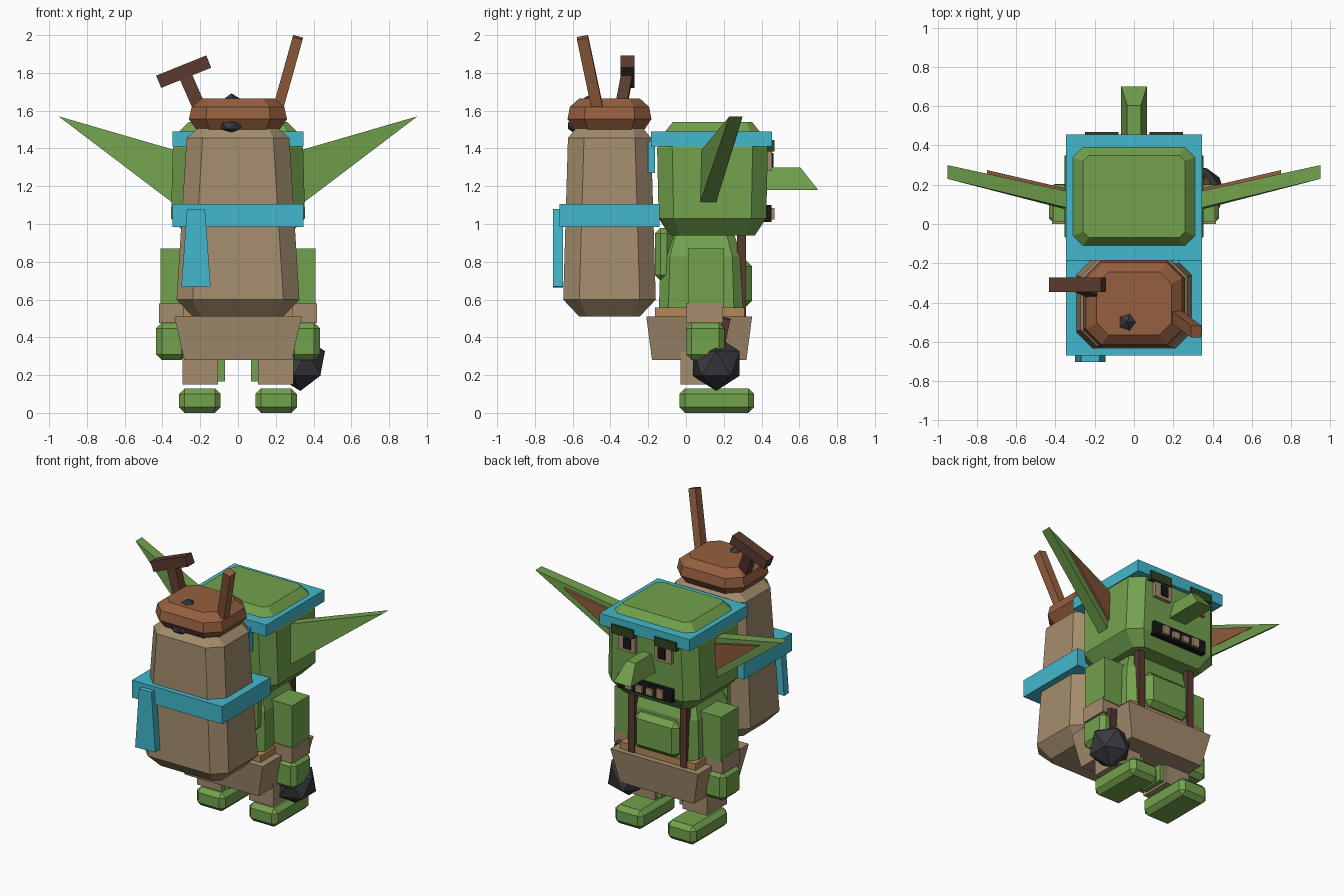
import bpy, bmesh
from mathutils import Vector, Matrix

if "Cube" in bpy.data.objects:
    bpy.data.objects.remove(bpy.data.objects["Cube"])


def mat(name, r, g, b):
    m = bpy.data.materials.new(name)
    m.diffuse_color = (r, g, b, 1)
    m.use_nodes = True
    m.node_tree.nodes["Principled BSDF"].inputs["Base Color"].default_value = m.diffuse_color
    return m


GREEN = mat("green skin", 0.17, 0.36, 0.075)
DARK_GREEN = mat("dark green", 0.028, 0.06, 0.016)
CYAN = mat("cyan cloth", 0.055, 0.48, 0.61)
TAN = mat("tan cloth", 0.37, 0.265, 0.155)
BROWN = mat("brown leather", 0.30, 0.115, 0.05)
DARK_BROWN = mat("dark brown wood", 0.10, 0.042, 0.027)
STONE = mat("dark stone", 0.042, 0.042, 0.05)
BLACK = mat("black", 0.008, 0.008, 0.009)
BELT = mat("light belt", 0.45, 0.25, 0.10)


def finish(name, bm, m):
    bmesh.ops.recalc_face_normals(bm, faces=bm.faces)
    me = bpy.data.meshes.new(name)
    bm.to_mesh(me)
    bm.free()
    me.materials.append(m)
    ob = bpy.data.objects.new(name, me)
    bpy.context.collection.objects.link(ob)
    return ob


def loft(name, m, rings, cx=0.0, cy=0.0):
    """Stack of chamfered rectangles; ring = (z, half x, half y, chamfer)."""
    bm = bmesh.new()
    loops = []
    for z, hx, hy, c in rings:
        if c:
            pts = [(hx, -hy + c), (hx, hy - c), (hx - c, hy), (-hx + c, hy),
                   (-hx, hy - c), (-hx, -hy + c), (-hx + c, -hy), (hx - c, -hy)]
        else:
            pts = [(hx, -hy), (hx, hy), (-hx, hy), (-hx, -hy)]
        loops.append([bm.verts.new((cx + x, cy + y, z)) for x, y in pts])
    n = len(loops[0])
    for a, b in zip(loops, loops[1:]):
        for i in range(n):
            bm.faces.new((a[i], a[(i + 1) % n], b[(i + 1) % n], b[i]))
    bm.faces.new(loops[0])
    bm.faces.new(loops[-1])
    return finish(name, bm, m)


def box(name, m, x0, x1, y0, y1, z0, z1, bevel=0.0):
    bm = bmesh.new()
    bmesh.ops.create_cube(bm, size=1)
    for v in bm.verts:
        v.co = Vector(((x0 + x1) / 2 + v.co.x * (x1 - x0),
                       (y0 + y1) / 2 + v.co.y * (y1 - y0),
                       (z0 + z1) / 2 + v.co.z * (z1 - z0)))
    if bevel:
        bmesh.ops.bevel(bm, geom=bm.edges[:], offset=bevel, segments=1, affect='EDGES')
    return finish(name, bm, m)


def bar(name, m, p, q, w, d):
    """Square bar between two points."""
    p, q = Vector(p), Vector(q)
    axis = (q - p).normalized()
    side = Vector((0, 1, 0)).cross(axis).normalized()
    depth = axis.cross(side)
    bm = bmesh.new()
    rows = [[bm.verts.new(e + side * w / 2 * i + depth * d / 2 * j)
             for i, j in ((-1, -1), (1, -1), (1, 1), (-1, 1))] for e in (p, q)]
    for i in range(4):
        k = (i + 1) % 4
        bm.faces.new((rows[0][i], rows[0][k], rows[1][k], rows[1][i]))
    bm.faces.new(rows[0])
    bm.faces.new(rows[1])
    return finish(name, bm, m)


def prism(name, m, back, front):
    """Solid between two matching outlines."""
    bm = bmesh.new()
    a = [bm.verts.new(p) for p in back]
    b = [bm.verts.new(p) for p in front]
    n = len(a)
    for i in range(n):
        bm.faces.new((a[i], a[(i + 1) % n], b[(i + 1) % n], b[i]))
    bm.faces.new(a)
    bm.faces.new(b)
    return finish(name, bm, m)


def rock(name, m, c, r, scale=(1, 1, 1)):
    bm = bmesh.new()
    bmesh.ops.create_icosphere(bm, subdivisions=1, radius=r)
    bmesh.ops.transform(bm, matrix=Matrix.Translation(c) @ Matrix.Diagonal((*scale, 1)), verts=bm.verts)
    return finish(name, bm, m)


# Head and headband
loft("head", GREEN, [(0.94, 0.27, 0.225, 0.05), (1.03, 0.355, 0.285, 0.08), (1.40, 0.345, 0.293, 0.08),
                     (1.49, 0.31, 0.25, 0.05), (1.54, 0.26, 0.21, 0.03)], cy=0.14)
box("headband", CYAN, -0.347, 0.347, -0.185, 0.455, 1.41, 1.49)
box("headband_tail", CYAN, 0.10, 0.23, -0.20, -0.165, 1.27, 1.44)

# Face
prism("nose", GREEN,
      [(-0.065, 0.41, 1.18), (0.065, 0.41, 1.18), (0.035, 0.41, 1.30), (-0.035, 0.41, 1.30)],
      [(-0.065, 0.70, 1.18), (0.065, 0.70, 1.18), (0.035, 0.605, 1.30), (-0.035, 0.605, 1.30)])
box("mouth", BLACK, -0.21, 0.21, 0.41, 0.452, 1.01, 1.10)
for i, x in enumerate((-0.12, -0.04, 0.04, 0.12)):
    low = i in (0, 3)
    box("tooth", TAN, x - 0.025, x + 0.025, 0.44, 0.468, 1.025, 1.085 if low else 1.07)

for s in (-1, 1):
    def sbox(name, m, x0, x1, *rest):
        return box(name, m, min(s * x0, s * x1), max(s * x0, s * x1), *rest)
    sbox("eye", TAN, 0.075, 0.205, 0.41, 0.455, 1.28, 1.385)
    sbox("pupil", BLACK, 0.105, 0.16, 0.44, 0.463, 1.30, 1.375)
    sbox("brow", DARK_GREEN, 0.08, 0.25, 0.42, 0.468, 1.385, 1.445)
    # Ears with brown insides
    prism("ear", GREEN,
          [(s * 0.33, 0.07, 1.10), (s * 0.33, 0.08, 1.39), (s * 0.95, 0.23, 1.57)],
          [(s * 0.33, 0.155, 1.10), (s * 0.33, 0.165, 1.39), (s * 0.95, 0.30, 1.57)])
    prism("ear_inside", BROWN,
          [(s * 0.35, 0.15, 1.17), (s * 0.35, 0.15, 1.36), (s * 0.75, 0.24, 1.485)],
          [(s * 0.35, 0.175, 1.17), (s * 0.35, 0.182, 1.36), (s * 0.75, 0.275, 1.485)])
    # Arms
    sbox("arm", GREEN, 0.25, 0.41, 0.01, 0.20, 0.56, 0.87)
    sbox("sleeve_cuff", TAN, 0.24, 0.417, 0.0, 0.195, 0.475, 0.58)
    sbox("hand", GREEN, 0.27, 0.433, 0.0, 0.205, 0.28, 0.478, 0.03)
    # Legs and feet
    sbox("leg", GREEN, 0.07, 0.26, 0.0, 0.17, 0.165, 0.40)
    sbox("trouser_leg", TAN, 0.105, 0.295, -0.03, 0.19, 0.15, 0.40)
    sbox("foot", GREEN, 0.092, 0.312, -0.035, 0.36, 0.0, 0.13, 0.03)
    # Braces
    sbox("brace", DARK_BROWN, 0.175, 0.225, 0.27, 0.318, 0.50, 0.98)

# Body and clothing
loft("torso", GREEN, [(0.50, 0.275, 0.225, 0.05), (0.83, 0.265, 0.215, 0.05), (0.945, 0.22, 0.175, 0.04)], cy=0.08)
box("belly", GREEN, -0.17, 0.17, 0.22, 0.35, 0.56, 0.81, 0.035)
box("upper_back", GREEN, -0.25, 0.25, -0.165, -0.07, 0.70, 0.98, 0.03)
box("belt", BELT, -0.29, 0.29, -0.165, 0.31, 0.47, 0.557)
loft("kilt", TAN, [(0.28, 0.285, 0.25, 0), (0.51, 0.337, 0.28, 0)], cy=0.07)

# Club in the right hand
rock("club_head", STONE, (0.33, 0.16, 0.262), 0.146)
bar("club_handle", DARK_BROWN, (0.34, 0.17, 0.28), (0.36, 0.215, 0.50), 0.05, 0.04)

# Sack, its cloth tie and leather top
loft("sack", TAN, [(0.51, 0.24, 0.16, 0.04), (0.60, 0.325, 0.245, 0.085), (1.455, 0.272, 0.22, 0.085),
                   (1.51, 0.21, 0.175, 0.05)], cy=-0.405)
box("sack_tie", CYAN, -0.347, 0.347, -0.67, -0.14, 0.985, 1.107)
prism("sack_tie_tail", CYAN,
      [(x, -0.703, z) for x, z in ((-0.27, 1.08), (-0.175, 1.08), (-0.145, 0.67), (-0.30, 0.665))],
      [(x, -0.65, z) for x, z in ((-0.27, 1.08), (-0.175, 1.08), (-0.145, 0.67), (-0.30, 0.665))])
loft("sack_top", BROWN, [(1.50, 0.22, 0.185, 0.07), (1.555, 0.26, 0.222, 0.09), (1.62, 0.245, 0.21, 0.08),
                         (1.665, 0.19, 0.16, 0.06)], cy=-0.405)
rock("stone_upper", STONE, (-0.035, -0.50, 1.64), 0.052)
rock("stone_lower", STONE, (-0.035, -0.595, 1.52), 0.06, (1.1, 0.6, 0.6))

# Tools sticking out of the sack
bar("hammer_handle", DARK_BROWN, (-0.18, -0.355, 1.56), (-0.285, -0.31, 1.80), 0.07, 0.06)
bar("hammer_head", DARK_BROWN, (-0.42, -0.31, 1.753), (-0.155, -0.31, 1.86), 0.07, 0.075)
bar("stick", BROWN, (0.20, -0.46, 1.57), (0.317, -0.548, 1.988), 0.055, 0.06)
